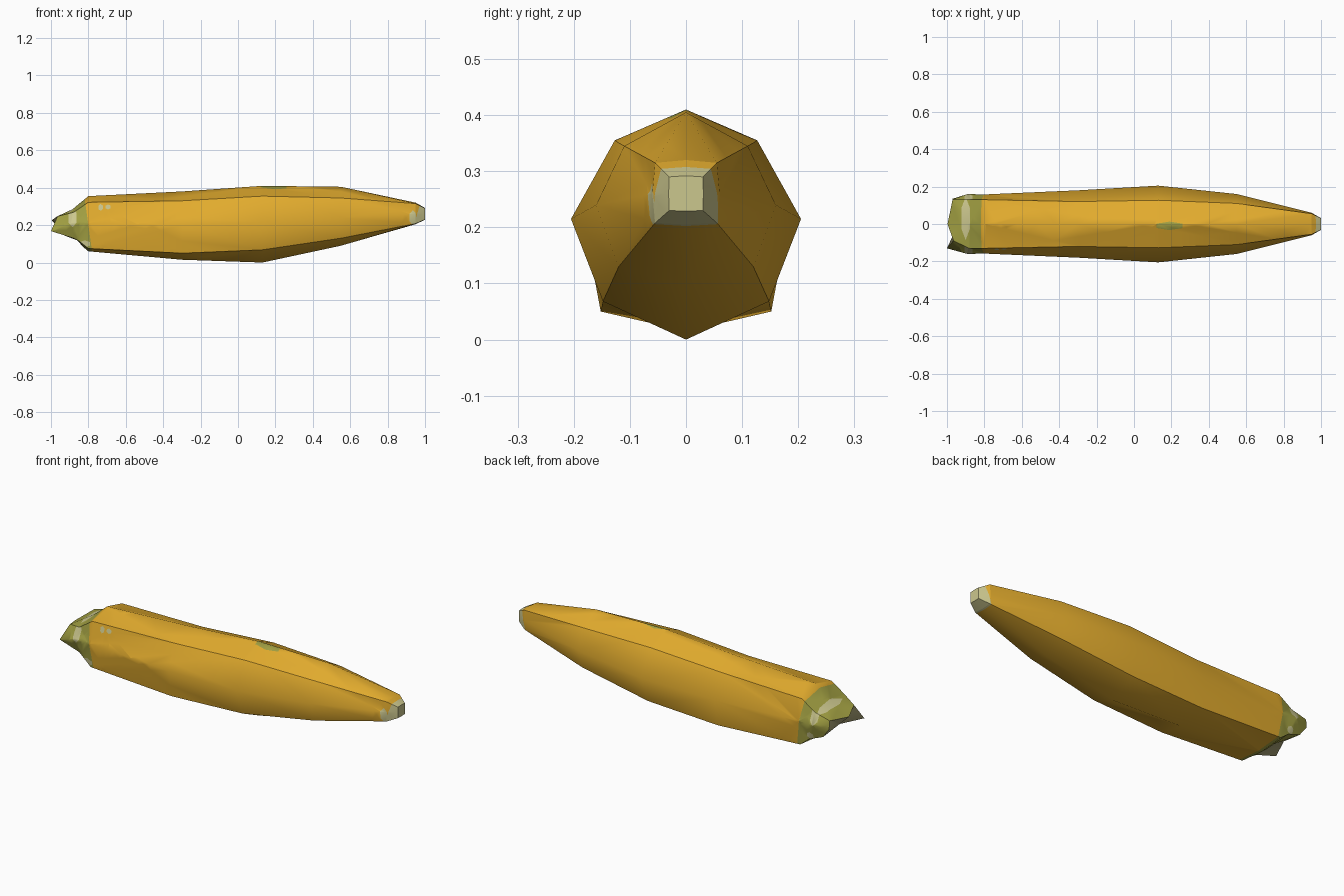
import bpy, bmesh, math
from mathutils import Vector

if "Cube" in bpy.data.objects:
    bpy.data.objects.remove(bpy.data.objects["Cube"])


def material(name, rgb):
    m = bpy.data.materials.new(name)
    m.diffuse_color = (*rgb, 1)
    m.use_nodes = True
    m.node_tree.nodes["Principled BSDF"].inputs["Base Color"].default_value = m.diffuse_color
    return m


mats = [material("golden yellow", (0.76, 0.41, 0.027)),
        material("olive green", (0.36, 0.35, 0.055)),
        material("pale cream green", (0.60, 0.57, 0.27)),
        material("grey olive", (0.43, 0.40, 0.20))]
GOLD, GREEN, PALE, GREY = range(4)


# Half sections: top, upper corner, side, lower corner, bottom
def body_section(x, top, uy, uz, sy, sz, ly, lz, bottom):
    half = [(x, 0, top), (x, uy, uz), (x, sy, sz), (x, ly, lz), (x, 0, bottom)]
    return mirrored(half)


def mirrored(half):
    return half + [(x, -y, z) for x, y, z in half[3:0:-1]]


sections = [
    # slanted cut of the stem, then its neck
    [(-.997, 0, .225), (-.97, .13, .245), (-.97, .135, .20), (-.93, .13, .145),
     (-.86, 0, .12), (-.88, -.13, .13), (-1.0, -.13, .168), (-.965, -.09, .247)],
    mirrored([(-.885, 0, .285), (-.88, .13, .268), (-.89, .16, .21), (-.85, .14, .115), (-.83, 0, .085)]),
    # body
    body_section(-.80, .355, .13, .322, .158, .21, .145, .075, .06),
    body_section(-.30, .38, .12, .33, .18, .20, .152, .05, .015),
    body_section(.13, .41, .127, .355, .205, .215, .148, .068, 0),
    body_section(.55, .405, .11, .345, .16, .24, .12, .13, .09),
    # tip
    body_section(.95, .32, .055, .315, .06, .26, .055, .208, .205),
    body_section(1.0, .292, .03, .29, .031, .26, .03, .23, .229),
]

bm = bmesh.new()
rings = [[bm.verts.new(p) for p in s] for s in sections]
for a, b in zip(rings, rings[1:]):
    for i in range(8):
        j = (i + 1) % 8
        bm.faces.new((a[i], a[j], b[j], b[i]))
# End caps
centre = bm.verts.new((-.94, 0, .17))
cut_faces = [bm.faces.new((rings[0][i], rings[0][(i + 1) % 8], centre)) for i in range(8)]
tip_face = bm.faces.new(rings[-1])
bmesh.ops.recalc_face_normals(bm, faces=bm.faces[:])

for f in bm.faces:
    f.smooth = True
for f in cut_faces:
    f.material_index = GREY

# Hard edges: the four long ridges and the rims of both ends
for a, b in zip(rings, rings[1:]):
    for i in (1, 3, 5, 7):
        bm.edges.get((a[i], b[i])).smooth = False
for f in cut_faces + [tip_face]:
    for e in f.edges:
        e.smooth = centre in e.verts
for i in range(8):
    bm.edges.get((rings[-2][i], rings[-2][(i + 1) % 8])).smooth = False
bmesh.ops.triangulate(bm, faces=bm.faces[:])


def paint(planes, mat, allowed):
    """Cut along the planes and colour the allowed faces behind all of them."""
    for p, n in planes:
        geom = set()
        for f in bm.faces:
            if allowed(f):
                geom.update([f], f.edges, f.verts)
        bmesh.ops.bisect_plane(bm, geom=list(geom), dist=1e-5, plane_co=p, plane_no=n)
    for f in bm.faces:
        c = f.calc_center_median()
        if allowed(f) and all((c - p).dot(n) < 0 for p, n in planes):
            f.material_index = mat


def spot(u, v, ru, rv, axis, mat, allowed):
    """Six-sided spot seen along the y or z axis."""
    planes = []
    for k in range(6):
        t = math.tau * k / 6
        c, s = math.cos(t), math.sin(t)
        if axis == 'y':
            p, n = Vector((u + ru * c, 0, v + rv * s)), Vector((c / ru, 0, s / rv))
        else:
            p, n = Vector((u + ru * c, v + rv * s, 0)), Vector((c / ru, s / rv, 0))
        planes.append((p, n.normalized()))
    paint(planes, mat, allowed)


def skin(f):
    return f.material_index != GREY


def on_top(f):
    return f.normal.z > .5 and skin(f)


def on_front(f):
    return f.normal.y < -.35 and skin(f)


def on_back(f):
    return f.normal.y > .35 and skin(f)


# Green stem and pale tip, both with slanted borders
paint([(Vector((-.80, 0, .20)), Vector((1, 0, .14)).normalized())], GREEN, skin)
paint([(Vector((.958, 0, .26)), Vector((-1, 0, .3)).normalized())], PALE, skin)

# Green fleck on top, pale flecks on the stem, beside it and near the tip
spot(.19, -.01, .07, .02, 'z', GREEN, on_top)
spot(-.90, .03, .022, .10, 'z', PALE, on_top)
spot(-.885, .24, .022, .045, 'y', PALE, on_front)
spot(-.82, .10, .03, .016, 'y', PALE, on_front)
spot(-.735, .295, .012, .016, 'y', PALE, on_front)
spot(-.695, .297, .014, .012, 'y', PALE, on_front)
spot(.935, .24, .018, .035, 'y', PALE, on_front)
spot(-.885, .25, .022, .04, 'y', PALE, on_back)
spot(-.86, .14, .018, .018, 'y', PALE, on_back)

mesh = bpy.data.meshes.new("vegetable_body")
bm.to_mesh(mesh)
bm.free()
for m in mats:
    mesh.materials.append(m)
obj = bpy.data.objects.new("vegetable_body", mesh)
bpy.context.collection.objects.link(obj)
